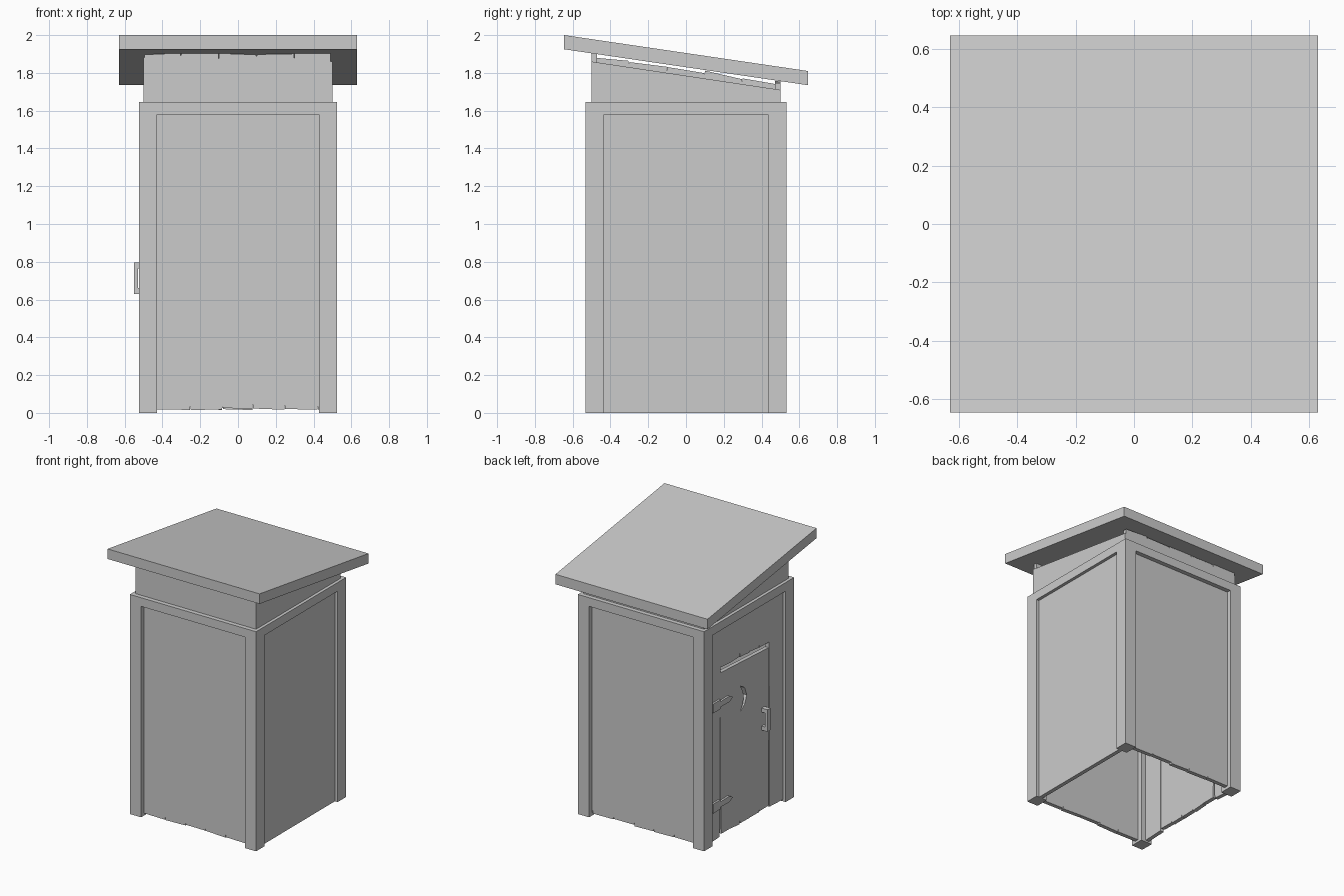
import bpy, bmesh, random
from mathutils import Vector

if "Cube" in bpy.data.objects:
    bpy.data.objects.remove(bpy.data.objects["Cube"])

random.seed(4)


def prism(name, pts, axis, a, b):
    """Extrude a 2D outline along an axis: 'x' uses (y, z) points, 'y' uses (x, z)."""
    bm = bmesh.new()
    place = (lambda u, z, d: (d, u, z)) if axis == 'x' else (lambda u, z, d: (u, d, z))
    face = bm.faces.new([bm.verts.new(place(u, z, a)) for u, z in pts])
    ext = bmesh.ops.extrude_face_region(bm, geom=[face])
    moved = [g for g in ext['geom'] if isinstance(g, bmesh.types.BMVert)]
    bmesh.ops.translate(bm, verts=moved, vec=Vector(place(0, 0, b - a)))
    bmesh.ops.recalc_face_normals(bm, faces=bm.faces)
    me = bpy.data.meshes.new(name)
    bm.to_mesh(me)
    bm.free()
    ob = bpy.data.objects.new(name, me)
    bpy.context.collection.objects.link(ob)
    return ob


def box(name, x0, x1, y0, y1, z0, z1):
    return prism(name, [(x0, z0), (x1, z0), (x1, z1), (x0, z1)], 'y', y0, y1)


def ragged(seams, height, notch, jitter=0.006):
    """Uneven board ends from left to right, with a thin split at every seam."""
    pts = []
    for i in range(len(seams) - 1):
        pts.append((seams[i], height(seams[i]) + random.uniform(-jitter, jitter)))
        pts.append((seams[i + 1] - 0.004, height(seams[i + 1]) + random.uniform(-jitter, jitter)))
        if i < len(seams) - 2:
            pts.append((seams[i + 1] - 0.002, height(seams[i + 1]) + notch))
    return pts


# Sloping roof slab
prism("roof", [(-.645, 2.0), (.645, 1.81), (.645, 1.735), (-.645, 1.925)], 'x', -.63, .63)

# Corner posts
for sx, nx in ((-1, "left"), (1, "right")):
    for sy, ny in ((-1, "front"), (1, "back")):
        xs, ys = sorted((sx * .43, sx * .523)), sorted((sy * .433, sy * .533))
        box(f"{ny}_{nx}_post", *xs, *ys, 0, 1.645)

# Top rails between the posts
for s, n in ((-1, "front"), (1, "back")):
    box(f"{n}_rail", -.43, .43, *sorted((s * .48, s * .533)), 1.58, 1.645)
for s, n in ((-1, "left"), (1, "right")):
    box(f"{n}_rail", *sorted((s * .48, s * .523)), -.433, .433, 1.58, 1.645)

# Front and back board walls
bottom_seams = [-.495, -.43, -.25, -.08, .08, .25, .425, .495]
top_seams = [-.495, -.3, -.1, .1, .3, .495]
for n, y0, y1, top in (("front", -.5, -.47, 1.9), ("back", .47, .5, 1.752)):
    low = ragged(bottom_seams, lambda x: .02, .025)
    high = ragged(top_seams, lambda x: top, -.025)
    prism(f"{n}_wall", low + high[::-1], 'y', y0, y1)

# Right wall
prism("right_wall", [(-.5, 0), (.5, 0), (.5, 1.71), (-.5, 1.86)], 'x', .47, .5)

# Left wall with door opening
high = ragged([-.5, -.3, -.1, .1, .3, .5], lambda y: 1.817 - .148 * y, -.02, .01)
lintel = ragged([-.27, -.15, -.04, .08, .19, .31], lambda y: 1.27 + .06 * y, .03)
outline = [(-.5, .01), (-.275, .02)] + lintel + [(.315, .02), (.5, .01)] + high[::-1]
prism("left_wall", outline, 'x', -.5, -.47)

# Door with crescent window
sill = ragged([-.265, -.15, -.04, .08, .19, .3], lambda y: .03, .02)
door = prism("door", sill + [(.308, .45), (.308, 1.245), (-.265, 1.215)], 'x', -.5, -.47)
moon = [(.07, 1.055), (.02, 1.025), (-.005, .96), (.02, .9), (.07, .865),
        (.04, .915), (.032, .96), (.04, 1.005)]
cutter = prism("moon_cutter", moon, 'x', -.6, -.4)
mod = door.modifiers.new("moon", 'BOOLEAN')
mod.operation = 'DIFFERENCE'
mod.solver = 'EXACT'
mod.object = cutter
bpy.context.view_layer.objects.active = door
bpy.ops.object.modifier_apply(modifier=mod.name)
bpy.data.objects.remove(cutter)

# Strap hinges
for n, z in (("upper", 1.02), ("lower", .27)):
    strap = [(.41, z - .035), (.41, z + .035), (.325, z + .035), (.325, z + .02),
             (.22, z + .022), (.18, z), (.22, z - .022), (.325, z - .02), (.325, z - .035)]
    prism(f"{n}_hinge", strap, 'x', -.515, -.5)

# Door handle
handle = [(-.5, .63), (-.55, .63), (-.55, .795), (-.5, .795),
          (-.5, .765), (-.53, .765), (-.53, .66), (-.5, .66)]
prism("door_handle", handle, 'y', -.215, -.18)
